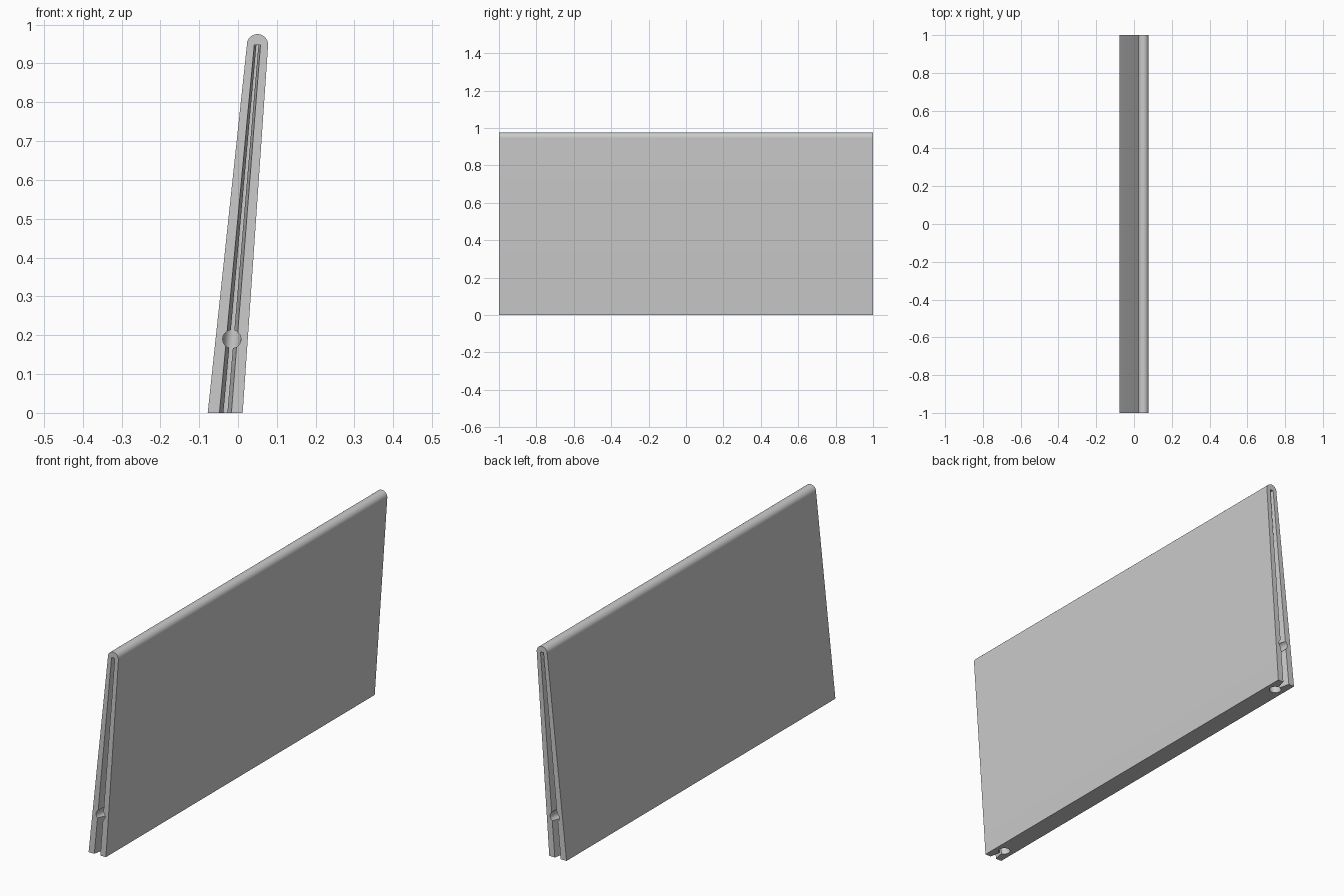
import bpy, bmesh
from math import sin, cos, pi, radians
from mathutils import Vector

cube = bpy.data.objects.get("Cube")
if cube:
    bpy.data.objects.remove(cube)

gray = bpy.data.materials.new("plain gray")
gray.use_nodes = True
gray.diffuse_color = (0.6, 0.6, 0.6, 1)
gray.node_tree.nodes["Principled BSDF"].inputs["Base Color"].default_value = (0.6, 0.6, 0.6, 1)


def loft(name, ring_a, ring_b):
    """Solid between two matching rings of points."""
    bm = bmesh.new()
    a = [bm.verts.new(p) for p in ring_a]
    b = [bm.verts.new(p) for p in ring_b]
    bm.faces.new(a)
    bm.faces.new(b)
    for i in range(len(a)):
        j = (i + 1) % len(a)
        bm.faces.new((a[i], a[j], b[j], b[i]))
    bmesh.ops.recalc_face_normals(bm, faces=bm.faces)
    mesh = bpy.data.meshes.new(name)
    bm.to_mesh(mesh)
    bm.free()
    mesh.materials.append(gray)
    obj = bpy.data.objects.new(name, mesh)
    bpy.context.collection.objects.link(obj)
    return obj


# Leaning tapered panel with a rounded top edge
top = Vector((0.05, 0.948))
r = 0.0275
profile = [(-0.078, 0), (0.012, 0)]
for i in range(25):
    t = radians(-4) + radians(190) * i / 24
    profile.append((top.x + r * cos(t), top.y + r * sin(t)))
panel = loft("panel", [(x, -1, z) for x, z in profile], [(x, 1, z) for x, z in profile])


def axis_x(z):
    """Centre line of the groove at a height."""
    return -0.0325 + (top.x + 0.0325) * z / top.y


def keyhole(z, side):
    """Groove section: tapered mouth opening into a round channel."""
    k = 1 - 0.48 * z / top.y
    bulb, depth = 0.026, 0.075
    gap = 0.2
    pts = [(-0.0155, -0.01), (-0.0155, 0)]
    for i in range(25):
        t = gap + (2 * pi - 2 * gap) * i / 24
        pts.append((-bulb * sin(t), depth - bulb * cos(t)))
    pts += [(0.0155, 0), (0.0155, -0.01)]
    return [(axis_x(z) + u * k, side * (1 - d), z) for u, d in pts]


# Edge grooves and their round entry holes, cut from both ends
for side, end in ((-1, "front"), (1, "back")):
    groove = loft(end + "_groove_cutter", keyhole(-0.02, side), keyhole(top.y, side))
    hole_z = 0.19
    circle = [(axis_x(hole_z) + 0.0235 * cos(2 * pi * i / 32),
               hole_z + 0.0235 * sin(2 * pi * i / 32)) for i in range(32)]
    hole = loft(end + "_hole_cutter", [(x, side * 1.02, z) for x, z in circle],
                [(x, side * 0.925, z) for x, z in circle])
    for cutter in (groove, hole):
        cut = panel.modifiers.new(cutter.name, "BOOLEAN")
        cut.operation = "DIFFERENCE"
        cut.solver = "EXACT"
        cut.object = cutter
        cutter.hide_render = True
        cutter.hide_set(True)

# Apply the cuts and remove the helpers
bpy.context.view_layer.objects.active = panel
panel.select_set(True)
for m in list(panel.modifiers):
    cutter = m.object
    bpy.ops.object.modifier_apply(modifier=m.name)
    bpy.data.objects.remove(cutter)
bpy.ops.object.shade_smooth_by_angle(angle=radians(25))
